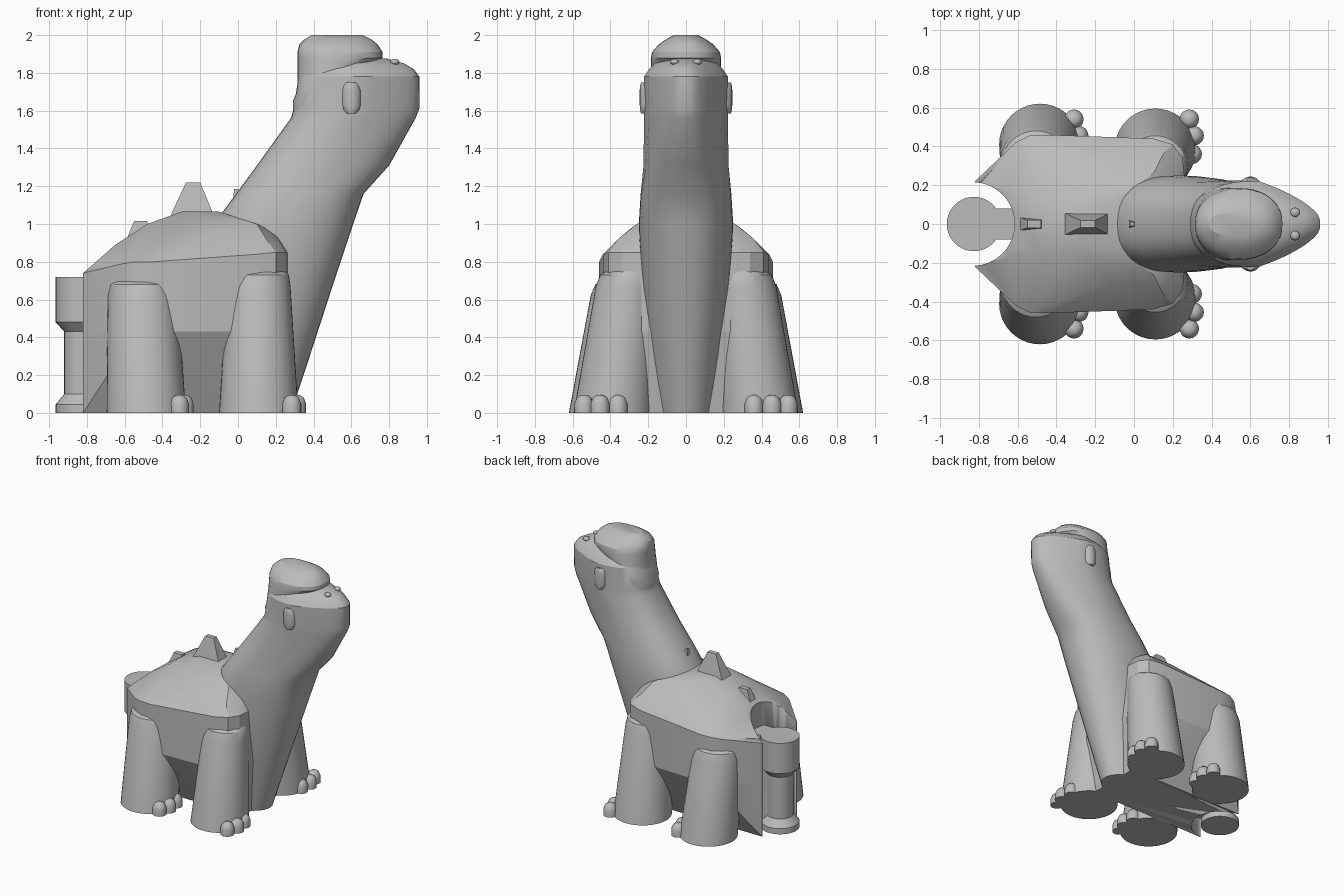
import bpy, bmesh
from math import cos, sin, pi, radians
from mathutils import Vector

if "Cube" in bpy.data.objects:
    bpy.data.objects.remove(bpy.data.objects["Cube"])

grey = bpy.data.materials.new("plain grey")
grey.use_nodes = True
grey.diffuse_color = (0.5, 0.5, 0.5, 1)
grey.node_tree.nodes["Principled BSDF"].inputs["Base Color"].default_value = (0.5, 0.5, 0.5, 1)


def finish(name, bm, angle=30):
    bmesh.ops.recalc_face_normals(bm, faces=bm.faces)
    mesh = bpy.data.meshes.new(name)
    bm.to_mesh(mesh)
    bm.free()
    ob = bpy.data.objects.new(name, mesh)
    bpy.context.collection.objects.link(ob)
    mesh.materials.append(grey)
    bpy.ops.object.select_all(action='DESELECT')
    ob.select_set(True)
    bpy.context.view_layer.objects.active = ob
    bpy.ops.object.shade_smooth_by_angle(angle=radians(angle))
    return ob


def ring(x, y, z, rx, ry, power=2, taper=0, n=40):
    """Horizontal superellipse, optionally narrowed towards +x."""
    pts = []
    for i in range(n):
        c, s = cos(2 * pi * i / n), sin(2 * pi * i / n)
        px = abs(c) ** (2 / power) * (1 if c > 0 else -1)
        py = abs(s) ** (2 / power) * (1 if s > 0 else -1)
        pts.append(Vector((x + rx * px, y + ry * py * (1 - taper * max(0, px)), z)))
    return pts


def loft(name, rings, angle=30):
    bm = bmesh.new()
    loops = [[bm.verts.new(p) for p in r] for r in rings]
    for a, b in zip(loops, loops[1:]):
        for i in range(len(a)):
            j = (i + 1) % len(a)
            bm.faces.new((a[i], a[j], b[j], b[i]))
    bm.faces.new(loops[0])
    bm.faces.new(loops[-1])
    return finish(name, bm, angle)


def hull(name, points, angle=25):
    bm = bmesh.new()
    for p in points:
        bm.verts.new(p)
    out = bmesh.ops.convex_hull(bm, input=bm.verts)
    loose = [g for g in out["geom_interior"] if isinstance(g, bmesh.types.BMVert)]
    bmesh.ops.delete(bm, geom=loose, context='VERTS')
    return finish(name, bm, angle)


def block(name, low, high):
    """Frustum from two (x0, x1, half_width, z) levels."""
    return hull(name, [(x, s * w, z) for x0, x1, w, z in (low, high)
                       for x in (x0, x1) for s in (-1, 1)], 10)


# Trunk: vertical flanks, faceted roof, and a narrower foot section
plan = [(-.82, .22, .74), (-.68, .345, .77), (-.61, .42, .79), (-.54, .455, .8),
        (-.45, .46, .8), (.1, .44, .84), (.2, .41, .85), (.25, .34, .85), (.265, .2, .85)]
roof = [(-.65, .17, .89), (-.48, .16, 1.0), (-.3, .12, 1.065), (-.1, .12, 1.065),
        (-.1, .3, .97), (.1, .26, 1.0), (.2, .22, .95), (.15, .36, .92)]
both = (-1, 1)
upper = [(x, s * y, z) for x, y, z in plan + roof for s in both]
flank = [(x, s * y, .43) for x, y, z in plan for s in both]
trunk = hull("trunk", upper + flank)
foot = hull("trunk_base", flank + [(min(x, .2), s * min(y, .22), 0) for x, y, z in plan for s in both])

# Round notch at the rear for the tail post
cutter = loft("notch_cutter", [ring(-.83, 0, z, .215, .215, n=64) for z in (-.1, 1.3)])
for part in (trunk, foot):
    mod = part.modifiers.new("notch", 'BOOLEAN')
    mod.operation, mod.object, mod.solver = 'DIFFERENCE', cutter, 'EXACT'
    bpy.context.view_layer.objects.active = part
    bpy.ops.object.modifier_apply(modifier="notch")
bpy.data.objects.remove(cutter)

# Tail post with its connecting web
post = [(0, .14), (.045, .14), (.1, .095), (.43, .095), (.48, .14), (.72, .14)]
loft("tail_post", [ring(-.825, 0, z, r, r) for z, r in post])
block("tail_web", (-.8, -.59, .08, 0.05), (-.8, -.59, .08, .719))

# Neck and head: back x, front x, half width, height, squareness, snout taper
neck = [(-.2, .28, .16, 0, 2, 0), (-.2, .38, .2, .3, 2, 0), (-.2, .51, .235, .7, 2.2, 0),
        (-.13, .61, .25, 1.0, 2.3, 0), (-.01, .665, .24, 1.16, 2.4, 0),
        (.1, .8, .225, 1.31, 2.5, .2), (.28, .94, .222, 1.56, 2.6, .45),
        (.295, .96, .222, 1.61, 2.6, .5), (.32, .96, .222, 1.78, 2.6, .5),
        (.34, .93, .195, 1.82, 2.5, .5), (.37, .88, .165, 1.85, 2.4, .5),
        (.42, .79, .12, 1.875, 2.3, .5)]
loft("neck_and_head", [ring((a + b) / 2, 0, z, (b - a) / 2, w, p, t)
                       for a, b, w, z, p, t in neck])

# Domed crown
crown = [(.29, .5, .15, 1.57), (.29, .55, .17, 1.65), (.315, .6, .19, 1.71),
         (.315, .72, .185, 1.85), (.315, .765, .185, 1.88), (.315, .765, .18, 1.91),
         (.325, .74, .145, 1.95), (.35, .71, .11, 1.975), (.39, .66, .065, 2.0)]
loft("crown", [ring((a + b) / 2, 0, z, (b - a) / 2, w, 2.2) for a, b, w, z in crown])


def leg(name, bottom, top, side, rise):
    (bx, by, br), (tx, ty, tr) = bottom, top
    loft(name, [ring(bx, side * by, 0, br, br), ring(tx, side * ty, rise - .1, tr, tr),
                ring(tx, side * (ty - .01), rise - .04, tr * .95, tr * .92),
                ring(tx, side * (ty - .02), rise - .01, tr * .82, tr * .7),
                ring(tx, side * (ty - .03), rise, tr * .6, tr * .45)])


def pebble(name, x, y, z, size, segments=16):
    bm = bmesh.new()
    bmesh.ops.create_uvsphere(bm, u_segments=segments, v_segments=10, radius=1)
    for v in bm.verts:
        v.co = Vector((x + v.co.x * size[0], y + v.co.y * size[1], max(0, z + v.co.z * size[2])))
    return finish(name, bm, 50)


for side, tag in ((-1, "right"), (1, "left")):
    # Legs and toes
    leg("rear_leg_" + tag, (-.485, .41, .21), (-.505, .32, .185), side, .72)
    leg("front_leg_" + tag, (.11, .385, .21), (.11, .31, .168), side, .77)
    for base, foot_x in (("rear", -.295), ("front", .3)):
        for i, (dx, y) in enumerate(((0, .54), (.025, .455), (.015, .36))):
            loft(f"{base}_toe_{tag}_{i + 1}",
                 [ring(foot_x + dx - .015, side * y, z, r, r, n=20)
                  for z, r in ((0, .05), (.05, .05), (.08, .038), (.094, .018))], 50)

    # Ears: upright rounded pads on the cheeks
    rings = []
    for z, k in ((1.585, .55), (1.605, .9), (1.63, 1), (1.71, 1), (1.735, .85), (1.75, .5)):
        rings.append(ring(.6, side * .2, z, .052 * k, .03 + .015 * k, n=20))
    loft("ear_" + tag, rings, 50)

    # Nostrils: small raised studs
    pebble("nostril_" + tag, .83, side * .06, 1.858, (.024, .024, .016))

# Back spikes
block("large_spike", (-.355, -.13, .055, 1.05), (-.275, -.2, .018, 1.22))
block("small_spike", (-.59, -.465, .034, .92), (-.55, -.48, .02, 1.015))
block("tiny_spike", (-.03, .03, .025, 1.1), (-.02, 0, .01, 1.185))
